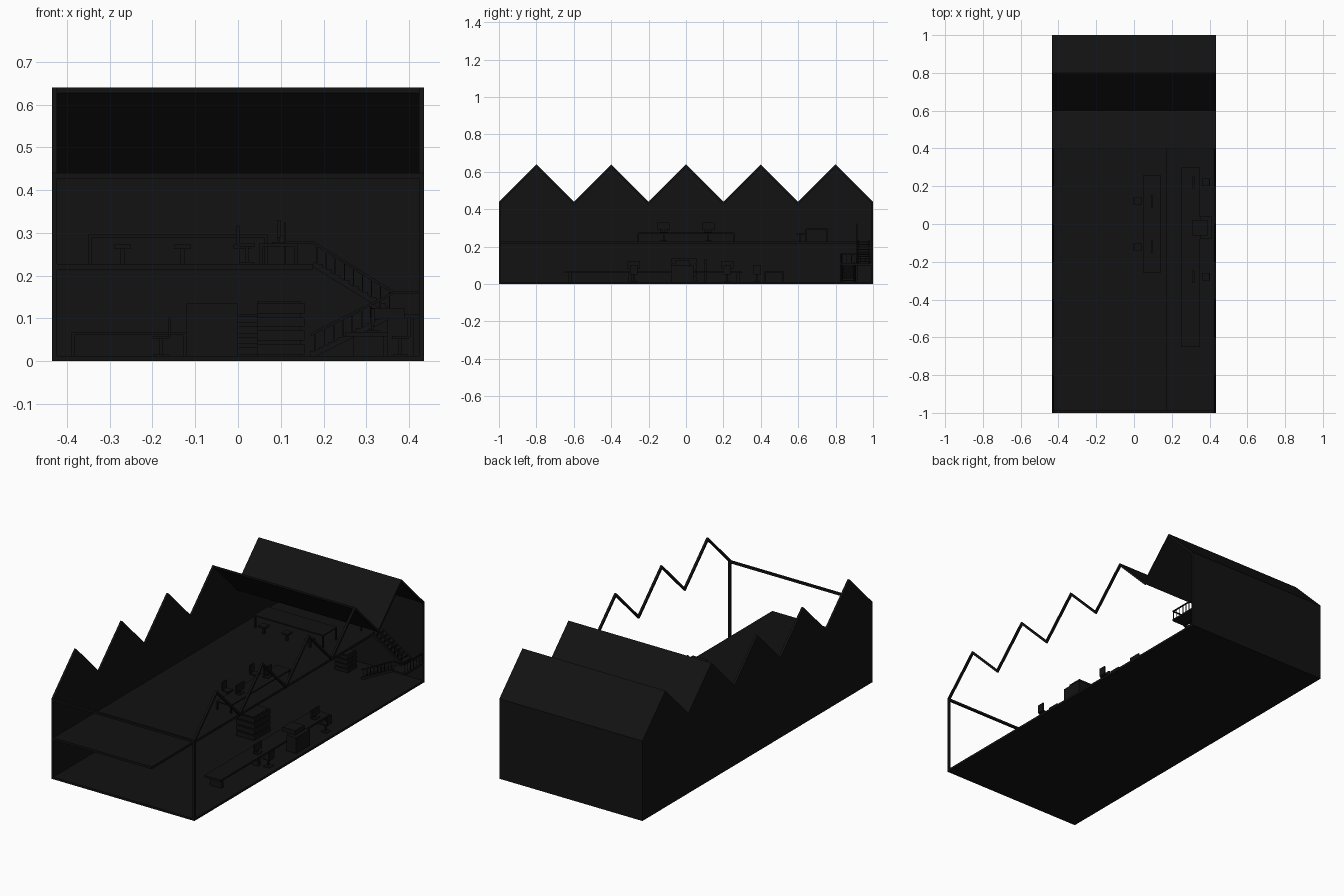
import bpy, math
from mathutils import Vector

if "Cube" in bpy.data.objects:
    bpy.data.objects.remove(bpy.data.objects["Cube"])

MAT = bpy.data.materials.new("near_black")
MAT.diffuse_color = (0.006, 0.006, 0.006, 1)
MAT.use_nodes = True
MAT.node_tree.nodes["Principled BSDF"].inputs["Base Color"].default_value = MAT.diffuse_color


def mesh(name, verts, faces):
    me = bpy.data.meshes.new(name)
    me.from_pydata(verts, [], faces)
    me.materials.append(MAT)
    ob = bpy.data.objects.new(name, me)
    bpy.context.collection.objects.link(ob)
    return ob


def prism(name, pts, axis, a, b):
    """Extrude a 2D profile: axis 'x' takes (y, z), axis 'y' takes (x, z)."""
    place = (lambda p, t: (t, p[0], p[1])) if axis == 'x' else (lambda p, t: (p[0], t, p[1]))
    n = len(pts)
    verts = [place(p, a) for p in pts] + [place(p, b) for p in pts]
    faces = [list(range(n))[::-1], list(range(n, 2 * n))]
    faces += [(i, (i + 1) % n, n + (i + 1) % n, n + i) for i in range(n)]
    return mesh(name, verts, faces)


def box(name, x0, x1, y0, y1, z0, z1):
    return prism(name, [(y0, z0), (y1, z0), (y1, z1), (y0, z1)], 'x', x0, x1)


def bar(name, a, b, t):
    """Square bar between two points."""
    a, b = Vector(a), Vector(b)
    d = (b - a).normalized()
    side = d.cross(Vector((0, 0, 1)))
    side = side.normalized() if side.length > 1e-4 else Vector((1, 0, 0))
    up = side.cross(d)
    ring = [(-side - up) * t / 2, (side - up) * t / 2, (side + up) * t / 2, (up - side) * t / 2]
    verts = [a + r for r in ring] + [b + r for r in ring]
    faces = [(3, 2, 1, 0), (4, 5, 6, 7)] + [(i, (i + 1) % 4, 4 + (i + 1) % 4, 4 + i) for i in range(4)]
    return mesh(name, verts, faces)


X, EAVE, PEAK, T = 0.435, 0.44, 0.64, 0.012
ZIG = [(-1 + 0.2 * i, PEAK if i % 2 else EAVE) for i in range(11)]

# Shell: floor, solid left and back walls
box("floor", -X, X, -1, 1, 0, T)
prism("left_wall", [(-1, 0)] + ZIG + [(1, 0)], 'x', -X, -X + T)
box("back_wall", -X, X, 1 - T, 1, 0, EAVE)

# Folded roof over the rear three slopes
rear = ZIG[7:]
prism("rear_roof", rear + [(y, z - T) for y, z in reversed(rear)], 'x', -X, X)

# Open zigzag frame on the right, with the front beam and posts
prism("right_zigzag_frame", ZIG + [(y, z - 0.016) for y, z in reversed(ZIG)], 'x', X - T, X)
box("front_beam", -X, X, -1, -1 + T, EAVE - T, EAVE)
for y in (-1, 1 - T):
    box("corner_post", X - T, X, y, y + T, 0, EAVE)

# Mezzanine
MX, MZ = 0.175, 0.228
box("mezzanine", -X, MX, -1, 1, 0.215, MZ)


def flight(x0, z0, x1, z1, y0, y1):
    n = 9
    for i in range(n):
        f = (i + 0.5) / n
        x, z = x0 + (x1 - x0) * f, z0 + (z1 - z0) * (i + 1) / n
        box("tread", x - 0.012, x + 0.012, y0, y1, z - 0.006, z)
        bar("baluster", (x, y0, z), (x, y0, z + 0.045), 0.003)
    for y in (y0, y1 - 0.006):
        bar("stringer", (x0, y + 0.003, z0), (x1, y + 0.003, z1), 0.012)
    bar("stair_handrail", (x0, y0, z0 + 0.05), (x1, y0, z1 + 0.05), 0.006)


# Two-flight stair in the back right corner
flight(0.17, T, 0.365, 0.11, 0.83, 0.905)
flight(0.365, 0.11, MX, MZ, 0.915, 0.985)
box("stair_landing", 0.36, X, 0.83, 0.99, 0.1, 0.11)
bar("landing_rail_right", (0.43, 0.83, 0.16), (0.43, 0.985, 0.16), 0.006)
bar("landing_rail_front", (0.365, 0.83, 0.16), (0.43, 0.83, 0.16), 0.006)
for i in range(7):
    bar("landing_baluster", (0.43, 0.835 + 0.025 * i, 0.11), (0.43, 0.835 + 0.025 * i, 0.16), 0.003)
bar("upper_rail", (0.11, 0.915, 0.278), (MX, 0.915, 0.278), 0.005)
bar("upper_rail_post", (0.11, 0.915, MZ), (0.11, 0.915, 0.325), 0.005)


def table(name, x0, x1, y0, y1, z0, z1, t=0.007):
    box(name + "_top", x0, x1, y0, y1, z1 - t, z1)
    for x in (x0, x1 - 0.008):
        for y in (y0, y1 - 0.008):
            box(name + "_leg", x, x + 0.008, y, y + 0.008, z0, z1 - t)


def screen(x, y, z):
    box("screen_base", x - 0.015, x + 0.015, y - 0.02, y + 0.02, z, z + 0.004)
    box("screen_stem", x - 0.003, x + 0.003, y - 0.005, y + 0.005, z, z + 0.02)
    box("screen", x - 0.004, x + 0.004, y - 0.033, y + 0.033, z + 0.015, z + 0.055)


def chair(x, y, z, back):
    box("chair_seat", x - 0.02, x + 0.02, y - 0.02, y + 0.02, z + 0.04, z + 0.047)
    box("chair_stem", x - 0.004, x + 0.004, y - 0.004, y + 0.004, z, z + 0.04)
    box("chair_foot", x - 0.018, x + 0.018, y - 0.018, y + 0.018, z, z + 0.004)
    xb = x + back * 0.02
    box("chair_back", xb - 0.003, xb + 0.003, y - 0.02, y + 0.02, z + 0.045, z + 0.09)


def drawers(name, x0, x1, y0, y1, z1, n=4):
    h = (z1 - T) / n
    box(name + "_carcass", x0, x1 - 0.008, y0 + 0.006, y1 - 0.006, T, z1)
    for i in range(n):
        box(name + "_drawer", x0, x1, y0, y1, T + i * h + 0.004, T + (i + 1) * h - 0.004)


# Long work bench along the right side
box("bench_top", 0.25, 0.35, -0.65, 0.3, 0.058, 0.068)
for y in (-0.62, -0.3, 0.02, 0.28):
    box("bench_support", 0.27, 0.34, y - 0.01, y + 0.01, T, 0.06)
for y in (-0.28, 0.22):
    screen(0.315, y, 0.068)
    chair(0.38, y, T, 1)
box("machine_cabinet", 0.35, 0.41, -0.08, 0.04, T, 0.1)
box("machine_head", 0.31, 0.39, -0.06, 0.02, 0.1, 0.125)

# Storage and table under the mezzanine
drawers("tool_cabinet", 0.045, 0.155, -0.08, 0.06, 0.14)
drawers("rear_cabinet", 0.0, 0.08, 0.84, 0.92, 0.11)
box("partition", -0.12, 0.0, 0.1, 0.11, T, 0.135)
table("lower_table", -0.39, -0.12, 0.42, 0.52, T, 0.068)
chair(-0.18, 0.38, T, 1)

# Mezzanine desks, screens and chairs
table("edge_table", 0.05, 0.14, -0.26, 0.26, MZ, 0.275)
for y in (-0.12, 0.12):
    screen(0.095, y, 0.275)
    chair(0.02, y, MZ, -1)
table("rear_table", -0.35, 0.07, 0.64, 0.76, MZ, 0.297)
for x in (-0.27, -0.13, 0.01):
    box("rear_stool", x - 0.02, x + 0.02, 0.59, 0.63, MZ + 0.035, MZ + 0.045)
    box("stool_leg", x - 0.006, x + 0.006, 0.604, 0.616, MZ, MZ + 0.036)
